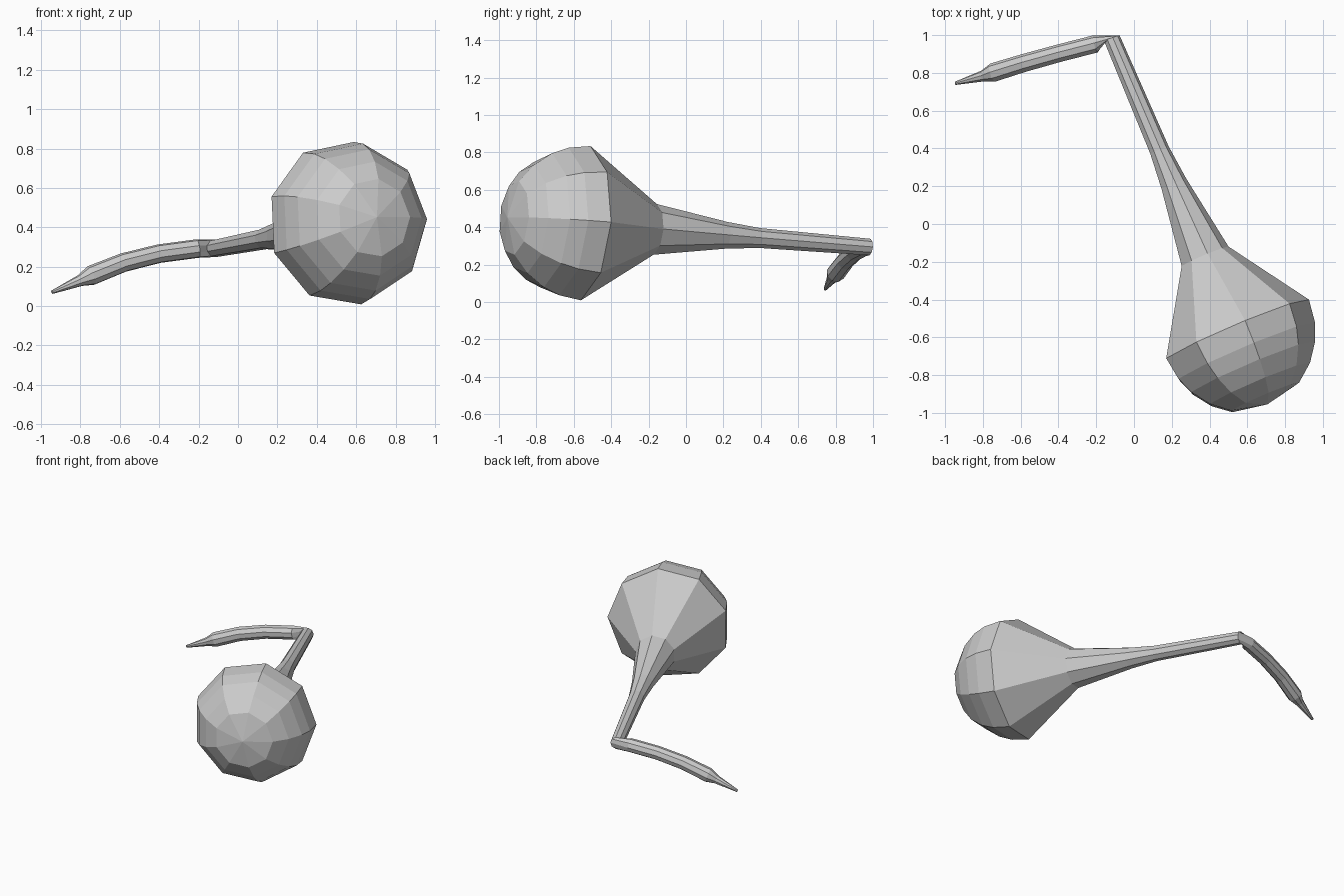
import bpy, bmesh, math
from mathutils import Vector

if "Cube" in bpy.data.objects:
    bpy.data.objects.remove(bpy.data.objects["Cube"])

SIDES = 9
UP = Vector((0, 0, 1))
axis = Vector((-0.39, 0.917, -0.075)).normalized()
centre = Vector((0.54, -0.565, 0.42))     # middle of the widest ring

rings = []                                # (centre, direction, radius)

# Bulb and neck: distance along the straight axis, radius
for s, r in [(-0.385, 0.20), (-0.31, 0.295), (-0.215, 0.365), (-0.125, 0.402),
             (0, 0.42), (0.426, 0.138), (0.845, 0.073), (1.04, 0.054),
             (1.685, 0.045)]:
    rings.append((centre + axis * s, axis, r))

# Bent stem: curved path with a pinched pointed end
stem = [(-0.205, 0.952, 0.292, 0.048), (-0.40, 0.902, 0.266, 0.048),
        (-0.58, 0.852, 0.221, 0.049), (-0.745, 0.801, 0.155, 0.051),
        (-0.80, 0.783, 0.130, 0.030), (-0.945, 0.745, 0.070, 0.009)]
pts = [Vector(p[:3]) for p in stem]
for i, p in enumerate(stem):
    d = pts[min(i + 1, len(pts) - 1)] - pts[max(i - 1, 0)]
    rings.append((pts[i], d.normalized(), p[3]))


def ring_verts(bm, c, d, r):
    side = d.cross(UP).normalized()
    up = side.cross(d)
    angles = [math.radians(1) + math.tau * k / SIDES for k in range(SIDES)]
    return [bm.verts.new(c + side * r * math.cos(a) + up * r * math.sin(a))
            for a in angles]


# Loft all rings into one flat-faced skin
bm = bmesh.new()
loops = [ring_verts(bm, *ring) for ring in rings]
for a, b in zip(loops, loops[1:]):
    for k in range(SIDES):
        n = (k + 1) % SIDES
        bm.faces.new((a[k], a[n], b[n], b[k]))

# Rounded bulb bottom and stem tip
pole = bm.verts.new(centre - axis * 0.425)
for k in range(SIDES):
    bm.faces.new((pole, loops[0][(k + 1) % SIDES], loops[0][k]))
bm.faces.new(loops[-1])
bmesh.ops.recalc_face_normals(bm, faces=bm.faces)

mesh = bpy.data.meshes.new("bulb_neck_and_stem")
bm.to_mesh(mesh)
bm.free()
bpy.context.collection.objects.link(bpy.data.objects.new("bulb_neck_and_stem", mesh))
